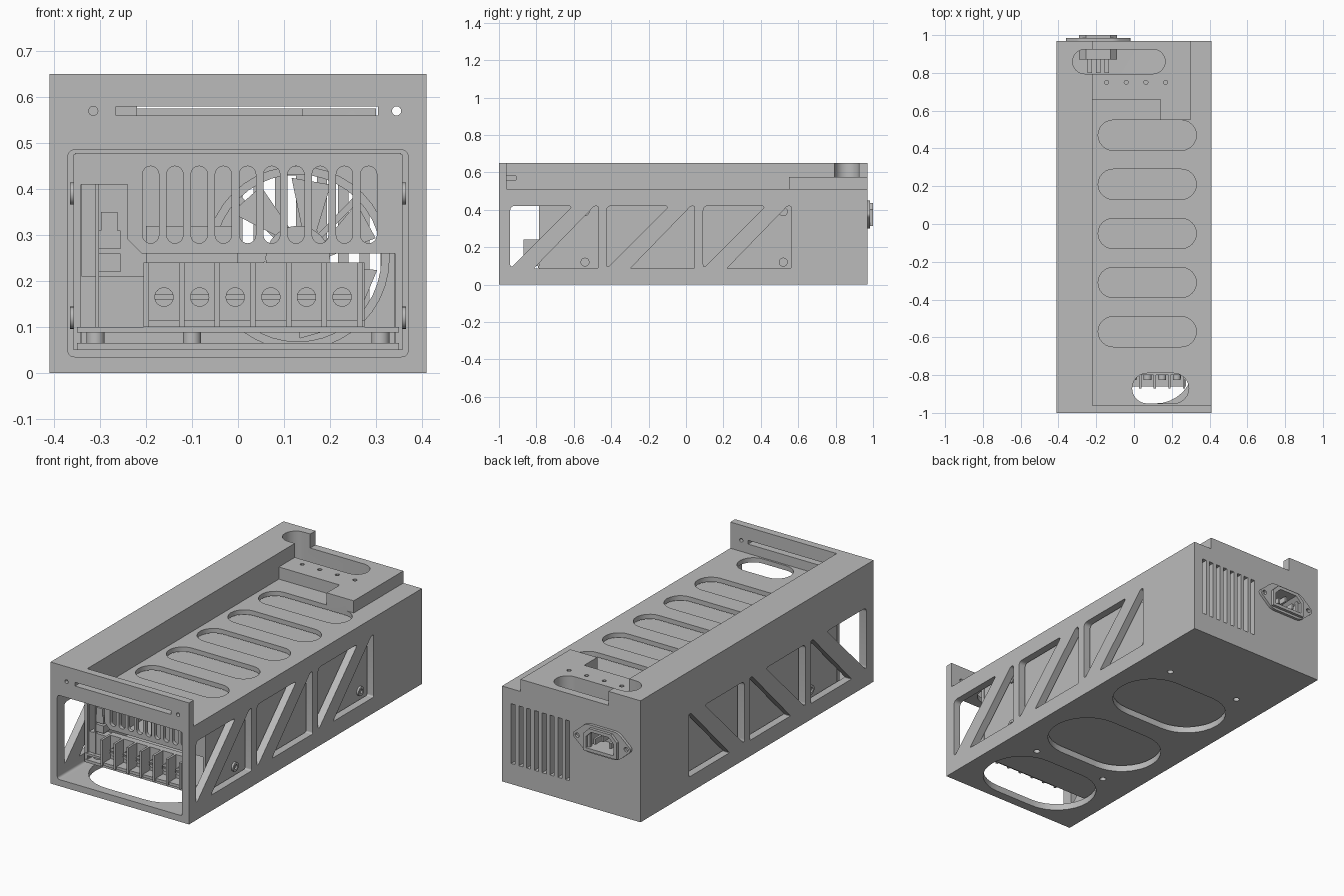
import bpy, bmesh
from math import cos, sin, pi, radians
from mathutils import Vector

cube = bpy.data.objects.get("Cube")
if cube:
    bpy.data.objects.remove(cube, do_unlink=True)

GREY = (0.5, 0.5, 0.5, 1)
grey = bpy.data.materials.new("plain grey")
grey.use_nodes = True
grey.diffuse_color = GREY
grey.node_tree.nodes["Principled BSDF"].inputs["Base Color"].default_value = GREY

parts = []


def prism(name, pts, axis, lo, hi, keep=True):
    """Extrude a flat outline along an axis."""
    place = {"X": lambda a, b, d: (d, a, b),
             "Y": lambda a, b, d: (a, d, b),
             "Z": lambda a, b, d: (a, b, d)}[axis]
    bm = bmesh.new()
    low = [bm.verts.new(place(a, b, lo)) for a, b in pts]
    high = [bm.verts.new(place(a, b, hi)) for a, b in pts]
    bm.faces.new(low)
    bm.faces.new(high)
    n = len(pts)
    for i in range(n):
        j = (i + 1) % n
        bm.faces.new((low[i], low[j], high[j], high[i]))
    bmesh.ops.recalc_face_normals(bm, faces=bm.faces)
    mesh = bpy.data.meshes.new(name)
    bm.to_mesh(mesh)
    bm.free()
    mesh.materials.append(grey)
    obj = bpy.data.objects.new(name, mesh)
    bpy.context.collection.objects.link(obj)
    if keep:
        parts.append(obj)
    return obj


def rect(a0, a1, b0, b1):
    return [(a0, b0), (a1, b0), (a1, b1), (a0, b1)]


def circle(a, b, r, n=24):
    return [(a + r * cos(2 * pi * i / n), b + r * sin(2 * pi * i / n)) for i in range(n)]


def stadium(a, b, half, r, upright=False, n=12):
    """Slot outline: half is the full half length, r the end radius."""
    pts = []
    for side in (1, -1):
        for i in range(n + 1):
            t = -pi / 2 + pi * i / n
            u, v = side * (half - r + r * cos(t)), side * r * sin(t)
            pts.append((a - v, b + u) if upright else (a + u, b + v))
    return pts


def rounded(pts, t, n=5):
    out = []
    for i, p in enumerate(pts):
        p, q, s = Vector(p), Vector(pts[i - 1]), Vector(pts[(i + 1) % len(pts)])
        start, end = p + (q - p).normalized() * t, p + (s - p).normalized() * t
        for k in range(n + 1):
            f = k / n
            v = start * (1 - f) ** 2 + p * 2 * f * (1 - f) + end * f * f
            out.append((v.x, v.y))
    return out


def cut(obj, pts, axis, lo, hi):
    cutter = prism("cutter", pts, axis, lo, hi, keep=False)
    cutter.hide_render = True
    mod = obj.modifiers.new("cut", "BOOLEAN")
    mod.operation = "DIFFERENCE"
    mod.solver = "EXACT"
    mod.object = cutter
    bpy.context.view_layer.objects.active = obj
    bpy.ops.object.modifier_apply(modifier=mod.name)
    bpy.data.objects.remove(cutter, do_unlink=True)


# Case: block with an open tray on top, a raised side and a rear platform
case = prism("case", rect(-.41, .41, -1, .97), "Z", 0, .65)
tray = [(-.22, -.96), (.5, -.96), (.5, 1.1), (.3, 1.1), (.3, .55), (.14, .55), (.14, .66), (-.22, .66)]
cut(case, tray, "Z", .51, .8)
cut(case, rect(-.22, .5, .5, 1.1), "Z", .575, .8)
cut(case, rounded(rect(-.37, .37, .035, .485), .015), "Y", -1.1, .93)

# Tray slots, front slot, platform slot and platform holes
for i in range(5):
    cut(case, stadium(.07, -.57 + .26 * i, .26, .08), "Z", .4, .6)
cut(case, stadium(.14, -.87, .15, .08), "Z", .4, .6)
cut(case, stadium(-.08, .86, .245, .065), "Z", .4, .8)
for i in range(4):
    cut(case, circle(-.145 + .104 * i, .75, .011, 12), "Z", .45, .6)

# Side windows split by diagonal bars, cut through both sides
for i in range(3):
    y = -.94 + .516 * i
    cut(case, rounded([(y, .085), (y + .335, .42), (y, .42)], .025), "X", -.6, .6)
    cut(case, rounded([(y + .125, .085), (y + .47, .085), (y + .47, .42), (y + .45, .42)], .009 if i < 0 else .01),
        "X", -.6, .6)

# Floor openings and mounting holes
for i in range(3):
    cut(case, stadium(0, -.75 + .515 * i, .315, .2, n=16), "Z", -.1, .04)
for x in (-.22, .22):
    for y in (-.51, .55):
        cut(case, circle(x, y, .016, 16), "Z", -.1, .04)

# Front panel slot and holes
cut(case, rect(-.265, .305, .56, .58), "Y", -1.1, -.91)
for x in (-.315, .345):
    cut(case, circle(x, .57, .01, 16), "Y", -1.1, -.91)

# Rear vents and inlet opening
for i in range(8):
    x = .022 + .046 * i
    cut(case, rect(x - .012, x + .012, .11, .43), "Y", .9, 1.1)
cut(case, rect(-.27, -.11, .32, .43), "Y", .9, 1.1)

# Power inlet: flange, hollow body, pins and rear tabs
flange_outline = rounded([(-.37, .375), (-.285, .45), (-.095, .45), (-.01, .375), (-.095, .3), (-.285, .3)], .025)
flange = prism("inlet_flange", flange_outline, "Y", .968, .985)
cut(flange, rect(-.26, -.12, .33, .42), "Y", .9, 1.1)
for x in (-.335, -.045):
    cut(flange, circle(x, .375, .012, 12), "Y", .9, 1.1)


def inlet_outline(w, h, c):
    x, z = -.19, .375
    return [(x - w, z - h), (x + w, z - h), (x + w, z + h - c), (x + w - c, z + h),
            (x - w + c, z + h), (x - w, z + h - c)]


body = prism("inlet_body", inlet_outline(.1, .062, .035), "Y", .87, 1)
cut(body, inlet_outline(.082, .045, .03), "Y", .885, 1.1)
for x, z in ((-.235, .365), (-.19, .39), (-.145, .365)):
    prism("inlet_pin", rect(x - .006, x + .006, z - .015, z + .015), "Y", .88, .98)
    prism("inlet_tab", rect(x - .012, x + .012, z - .006, z + .006), "Y", .8, .88)

# Supply enclosure inside the case, open at the front, with a fan hole
shell = prism("supply_shell", rect(-.355, .355, .05, .472), "Y", -.77, .6)
cut(shell, rect(-.34, .34, .065, .46), "Y", -.9, .585)
cut(shell, circle(.13, .25, .185, 40), "Y", .5, .7)
for y in (-.54, .52):
    for z in (.12, .39):
        for s in (-1, 1):
            boss = prism("side_boss", circle(y, z, .024), "X", *sorted((s * .35, s * .366)))
            cut(boss, circle(y, z, .012, 16), "X", *sorted((s * .358, s * .4)))

# Front grille with upright slots
grille_outline = [(-.355, .41), (-.24, .41), (-.24, .29), (-.21, .26), (.35, .26), (.355, .478), (-.355, .478)]
grille = prism("front_grille", grille_outline, "Y", -.785, -.765)
for i in range(10):
    cut(grille, stadium(-.19 + .0527 * i, .366, .084, .018, True, 8), "Y", -.9, -.7)

# Circuit board, front rail and frame posts
prism("circuit_board", rect(-.35, .35, -.79, .4), "Z", .088, .1)
prism("front_rail", rect(-.35, .35, .05, .065), "Y", -.79, -.765)
for x in (-.35, .35):
    prism("frame_post", rect(x - .008, x + .008, .05, .475), "Y", -.785, -.765)
for x in (-.31, -.1, .31):
    prism("board_standoff", circle(x, -.74, .02), "Z", .05, .09)
prism("side_card", rect(-.31, -.302, -.775, -.5), "Z", .1, .41)
prism("lower_block", rect(-.345, -.205, .1, .21), "Y", -.77, -.72)
for z, w in ((.33, .018), (.29, .024), (.24, .024)):
    prism("small_connector", rect(-.28 - w, -.28 + w, z - .02, z + .02), "Y", -.77, -.7)
prism("transformer", rect(-.2, 0, -.45, -.2), "Z", .1, .32)

# Terminal block with dividers and slotted screws
prism("terminal_back", rect(-.205, .275, .1, .24), "Y", -.8, -.765)
prism("terminal_base", rect(-.205, .275, .1, .115), "Y", -.86, -.79)
for i in range(7):
    x = -.2 + .0775 * i
    prism("terminal_divider", rect(x - .006, x + .006, .1, .24), "Y", -.87, -.79)
    if i < 6:
        screw = prism("terminal_screw", circle(x + .039, .165, .021), "Y", -.825, -.79)
        cut(screw, rect(x + .015, x + .063, .161, .169), "Y", -.85, -.817)

# Fan: ring, hub, blades and spokes
ring = prism("fan_ring", circle(.13, .25, .2, 40), "Y", .46, .58)
cut(ring, circle(.13, .25, .182, 40), "Y", .4, .7)
prism("fan_hub", circle(.13, .25, .07, 32), "Y", .48, .57)
for i in range(7):
    t = 2 * pi * i / 7
    arc = [(.06, t), (.175, t + .25), (.175, t + .75), (.06, t + .5)]
    prism("fan_blade", [(.13 + r * cos(a), .25 + r * sin(a)) for r, a in arc], "Y", .52, .528)
for i in range(4):
    t = pi / 4 + pi * i / 2
    arc = [(.06, t - .1), (.19, t - .04), (.19, t + .04), (.06, t + .1)]
    prism("fan_spoke", [(.13 + r * cos(a), .25 + r * sin(a)) for r, a in arc], "Y", .57, .59)

# Smooth curved walls, keep corners crisp
bpy.ops.object.select_all(action="DESELECT")
for obj in parts:
    obj.select_set(True)
bpy.context.view_layer.objects.active = case
bpy.ops.object.shade_smooth_by_angle(angle=radians(30))
